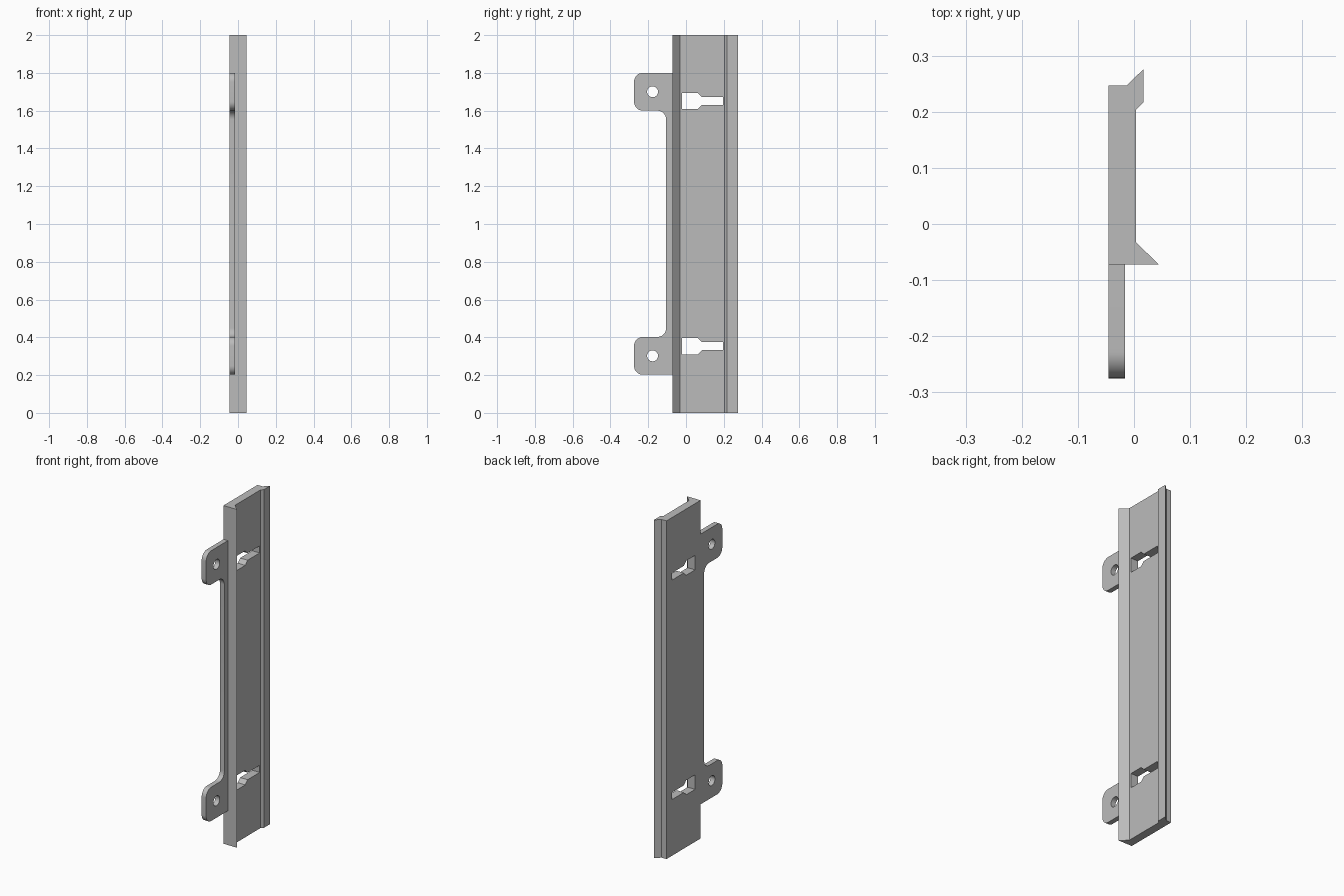
import bpy, bmesh, math

if "Cube" in bpy.data.objects:
    bpy.data.objects.remove(bpy.data.objects["Cube"])

grey = bpy.data.materials.new("plain_grey")
grey.diffuse_color = (0.5, 0.5, 0.5, 1)
grey.use_nodes = True
grey.node_tree.nodes["Principled BSDF"].inputs["Base Color"].default_value = grey.diffuse_color


def prism(name, points, to_3d, start, end):
    """Extrude a 2D outline from start to end along the remaining axis."""
    bm = bmesh.new()
    a = [bm.verts.new(to_3d(p, start)) for p in points]
    b = [bm.verts.new(to_3d(p, end)) for p in points]
    bm.faces.new(a)
    bm.faces.new(b[::-1])
    n = len(points)
    for i in range(n):
        bm.faces.new((a[i], b[i], b[(i + 1) % n], a[(i + 1) % n]))
    bmesh.ops.recalc_face_normals(bm, faces=bm.faces)
    mesh = bpy.data.meshes.new(name)
    bm.to_mesh(mesh)
    bm.free()
    mesh.materials.append(grey)
    obj = bpy.data.objects.new(name, mesh)
    bpy.context.collection.objects.link(obj)
    return obj


def along_z(p, h):
    return (p[0], p[1], h)


def along_x(p, h):
    return (h, p[0], p[1])


def arc(cy, cz, r, a0, a1, steps=12):
    return [(cy + r * math.cos(math.radians(a0 + (a1 - a0) * i / steps)),
             cz + r * math.sin(math.radians(a0 + (a1 - a0) * i / steps)))
            for i in range(steps + 1)]


def combine(target, other, operation):
    mod = target.modifiers.new(operation.lower(), 'BOOLEAN')
    mod.operation = operation
    mod.solver = 'EXACT'
    mod.object = other
    bpy.context.view_layer.objects.active = target
    bpy.ops.object.modifier_apply(modifier=mod.name)
    bpy.data.objects.remove(other, do_unlink=True)


# Long rail with a pointed lip on each edge
BACK = -0.045
rail = prism("mounting_rail", [
    (BACK, -0.072), (0.044, -0.072), (0.004, -0.033), (0.004, 0.204),
    (0.017, 0.217), (0.017, 0.276), (-0.013, 0.247), (BACK, 0.247)],
    along_z, 0, 2)

# Side flange: lower half outline, mirrored about mid height for the upper tab
R = 0.047
lower = [(-0.06, 0.202)]
lower += arc(-0.275 + R, 0.202 + R, R, 270, 180)
lower += arc(-0.275 + R, 0.402 - R, R, 180, 90)
lower += arc(-0.105 - R, 0.402 + R, R, -90, 0)
upper = [(y, 2.002 - z) for y, z in reversed(lower)]
flange = prism("side_flange", lower + upper, along_x, BACK, -0.016)

# Screw holes in the tabs
for z in (0.302, 1.70):
    hole = prism("screw_hole", arc(-0.177, z, 0.029, 0, 360, 32)[:-1],
                 along_x, -0.1, 0.1)
    combine(flange, hole, 'DIFFERENCE')

combine(rail, flange, 'UNION')

# Keyhole slots through the rail
for z in (0.353, 1.651):
    side = [(-0.021, 0.043), (0.062, 0.043), (0.084, 0.021), (0.197, 0.021)]
    outline = [(y, z + h) for y, h in side]
    outline += [(y, z - h) for y, h in reversed(side)]
    combine(rail, prism("keyhole_slot", outline, along_x, -0.1, 0.1), 'DIFFERENCE')

# Smooth the rounded corners, keep the rest sharp
bpy.ops.object.select_all(action='DESELECT')
rail.select_set(True)
bpy.context.view_layer.objects.active = rail
bpy.ops.object.shade_smooth_by_angle(angle=math.radians(30))
